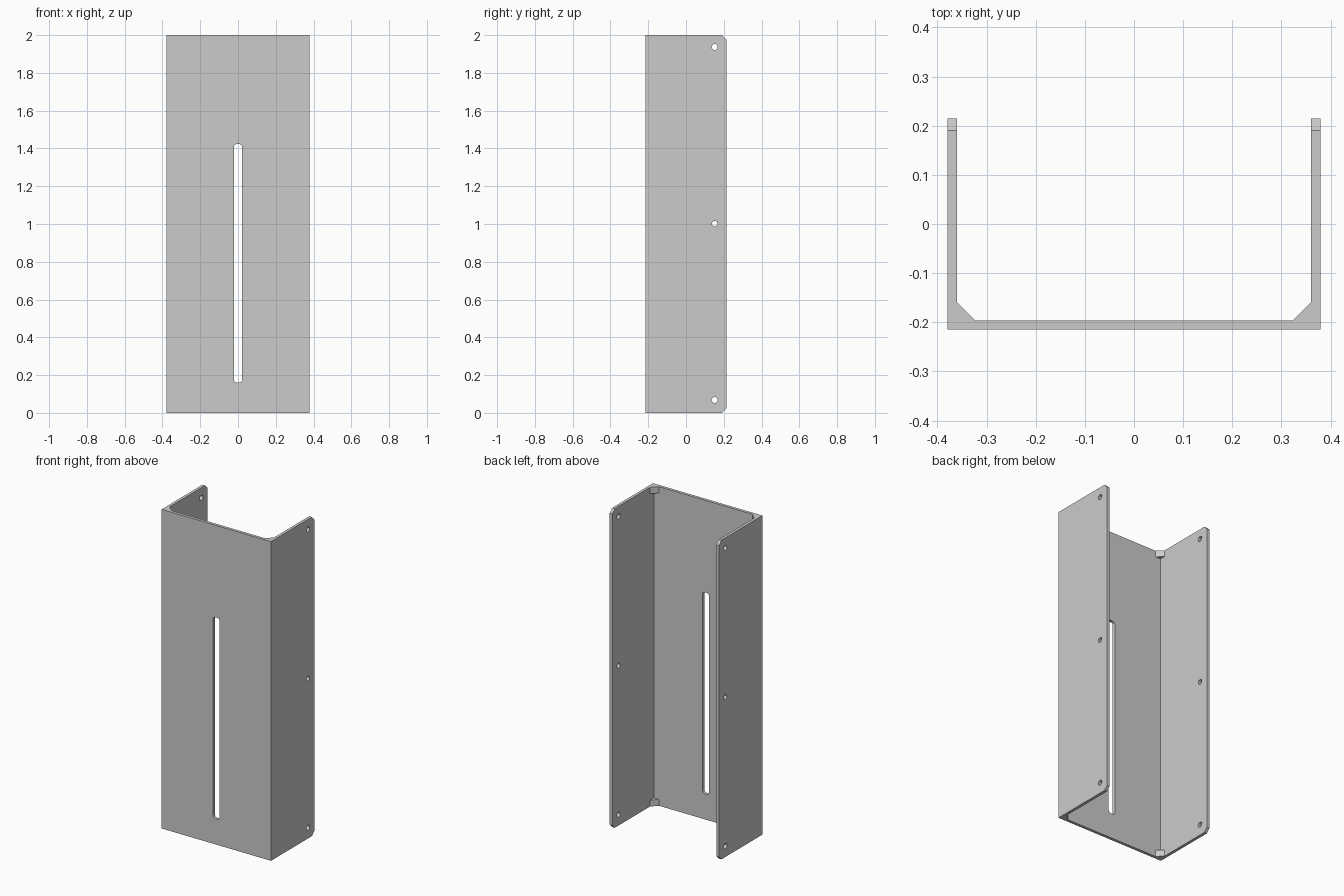
import bpy, bmesh
from math import sin, cos, pi
from mathutils import Vector

if "Cube" in bpy.data.objects:
    bpy.data.objects.remove(bpy.data.objects["Cube"])

W, D, H, T = 0.379, 0.2145, 2.0, 0.0185   # half width, half depth, height, wall
LEG, GUSSET_H = 0.037, 0.04


def prism(name, pts, axis, lo, hi):
    """Extrude a 2D outline along an axis: x takes (y,z), y takes (x,z), z takes (x,y)."""
    i = "xyz".index(axis)

    def place(p, w):
        c = list(p)
        c.insert(i, w)
        return c
    bm = bmesh.new()
    face = bm.faces.new([bm.verts.new(place(p, lo)) for p in pts])
    out = bmesh.ops.extrude_face_region(bm, geom=[face])
    verts = [v for v in out["geom"] if isinstance(v, bmesh.types.BMVert)]
    step = Vector((0, 0, 0))
    step[i] = hi - lo
    bmesh.ops.translate(bm, verts=verts, vec=step)
    bmesh.ops.recalc_face_normals(bm, faces=bm.faces)
    me = bpy.data.meshes.new(name)
    bm.to_mesh(me)
    bm.free()
    ob = bpy.data.objects.new(name, me)
    bpy.context.collection.objects.link(ob)
    return ob


def circle(cx, cy, r, n=16):
    return [(cx + r * cos(2 * pi * k / n), cy + r * sin(2 * pi * k / n)) for k in range(n)]


def rounded_rect(x, z0, z1, r, n=4):
    pts = []
    for q, (cx, cz) in enumerate([(x - r, z1 - r), (r - x, z1 - r), (r - x, z0 + r), (x - r, z0 + r)]):
        for k in range(n + 1):
            a = (q + k / n) * pi / 2
            pts.append((cx + r * cos(a), cz + r * sin(a)))
    return pts


# U-shaped channel
channel = prism("channel_body", [(-W, D), (-W, -D), (W, -D), (W, D), (W - T, D),
                                 (W - T, T - D), (T - W, T - D), (T - W, D)], "z", 0, H)

# Long slot, flange holes and flange corner chamfers
cutters = [prism("slot_cutter", rounded_rect(0.0225, 0.16, 1.423, 0.016), "y", -D - 0.05, -D + 0.1)]
for z, r in [(0.068, 0.016), (1.002, 0.015), (1.937, 0.016)]:
    cutters.append(prism("hole_cutter", circle(0.152, z, r), "x", -0.5, 0.5))
C, E = 0.024, 0.05
for z, s in [(0, 1), (H, -1)]:
    tri = [(D - C - E, z - s * E), (D + E, z - s * E), (D + E, z + s * (C + E))]
    cutters.append(prism("chamfer_cutter", tri, "x", -0.5, 0.5))

for c in cutters:
    c.hide_render = True
    mod = channel.modifiers.new(c.name, "BOOLEAN")
    mod.operation = "DIFFERENCE"
    mod.solver = "EXACT"
    mod.object = c
bpy.context.view_layer.objects.active = channel
for mod in list(channel.modifiers):
    bpy.ops.object.modifier_apply(modifier=mod.name)
for c in cutters:
    bpy.data.objects.remove(c, do_unlink=True)

# Triangular corner gussets, top and bottom on both sides
for side, s in [("left", -1), ("right", 1)]:
    x, y = s * (W - T), T - D
    for level, z in [("bottom", 0), ("top", H - GUSSET_H)]:
        prism(f"gusset_{level}_{side}", [(x, y), (x - s * LEG, y), (x, y + LEG)], "z", z, z + GUSSET_H)
